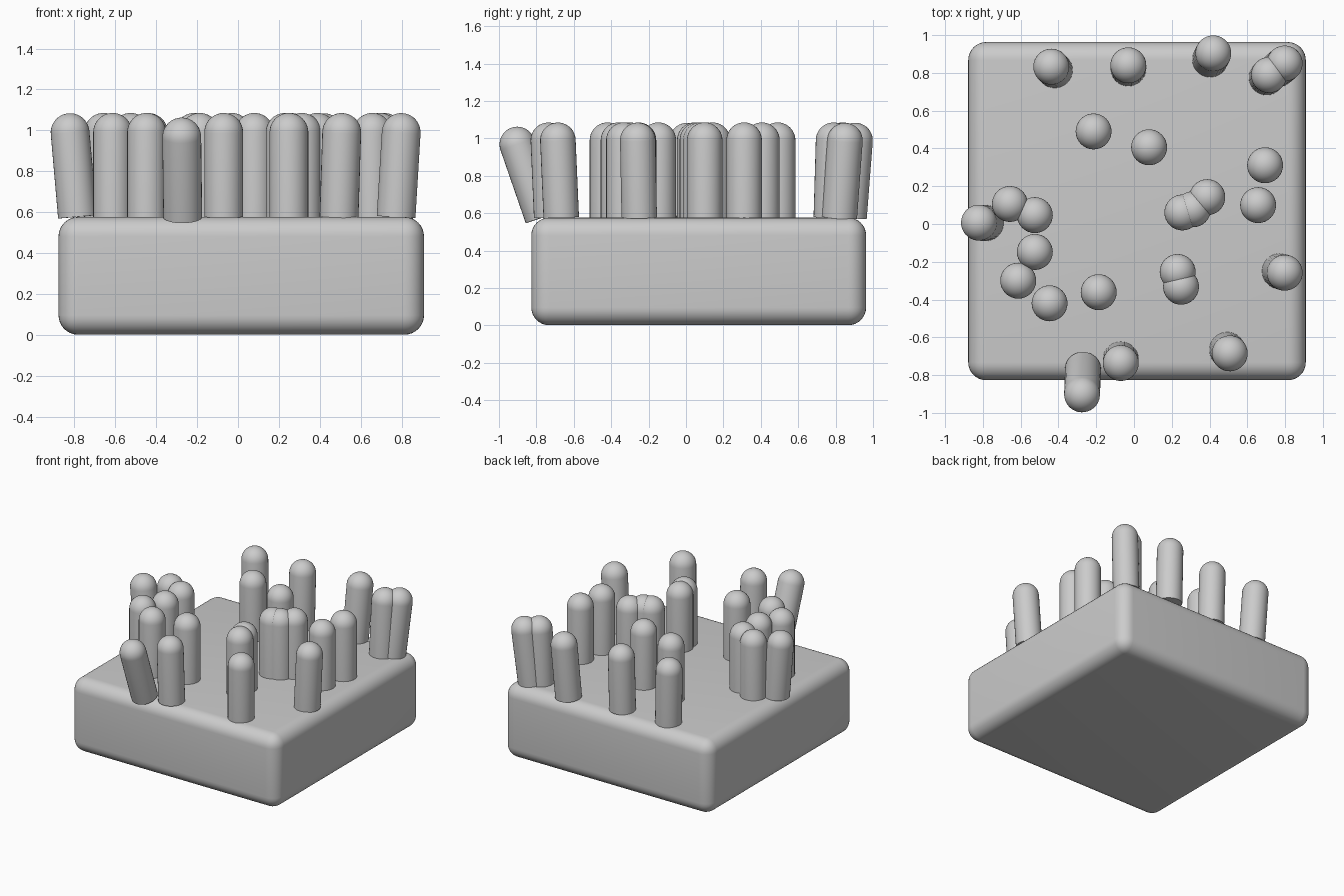
import bpy, bmesh, math
from mathutils import Vector

if "Cube" in bpy.data.objects:
    bpy.data.objects.remove(bpy.data.objects["Cube"])

RADIUS, LENGTH, TOP = 0.095, 0.413, 0.577


def smooth(obj, angle):
    bpy.ops.object.select_all(action='DESELECT')
    obj.select_set(True)
    bpy.context.view_layer.objects.active = obj
    bpy.ops.object.shade_smooth_by_angle(angle=math.radians(angle))


def make_object(name, bm):
    mesh = bpy.data.meshes.new(name)
    bmesh.ops.recalc_face_normals(bm, faces=bm.faces)
    bm.to_mesh(mesh)
    bm.free()
    obj = bpy.data.objects.new(name, mesh)
    bpy.context.collection.objects.link(obj)
    return obj


# Rounded base block
bm = bmesh.new()
bmesh.ops.create_cube(bm, size=1)
bmesh.ops.scale(bm, vec=(1.787, 1.79, 0.575), verts=bm.verts)
bmesh.ops.translate(bm, vec=(0.016, 0.068, 0.2885), verts=bm.verts)
bmesh.ops.bevel(bm, geom=bm.edges[:], offset=0.095, segments=8,
                profile=0.5, affect='EDGES', clamp_overlap=True)
smooth(make_object("base_block", bm), 40)

# Peg: flat foot, straight side and domed tip, revolved about z
bm = bmesh.new()
profile = [(0, 0), (RADIUS, 0)]
profile += [(RADIUS * math.cos(a), LENGTH + RADIUS * math.sin(a))
            for a in (math.radians(i * 9) for i in range(11))]
verts = [bm.verts.new((r, 0, z)) for r, z in profile]
edges = [bm.edges.new(pair) for pair in zip(verts, verts[1:])]
bmesh.ops.spin(bm, geom=verts + edges, cent=(0, 0, 0), axis=(0, 0, 1),
               angle=math.tau, steps=32)
bmesh.ops.remove_doubles(bm, verts=bm.verts, dist=1e-4)
peg = make_object("peg", bm)
smooth(peg, 40)

# Upright pegs: foot x, y
upright = [(-0.214, 0.49), (0.08, 0.406), (0.694, 0.311), (0.657, 0.10),
           (0.388, 0.142), (0.312, 0.078), (0.256, 0.061), (-0.657, 0.106),
           (-0.525, 0.047), (-0.525, -0.148), (-0.613, -0.30),
           (-0.447, -0.42), (-0.187, -0.361), (0.231, -0.254), (0.249, -0.332)]
# Leaning pegs near the rim: foot x, y and lean x, y
leaning = [(-0.42, 0.815, -0.018, 0.018), (-0.03, 0.825, 0, 0.015),
           (0.403, 0.872, 0.017, 0.032), (0.762, 0.82, 0.036, 0.03),
           (0.703, 0.777, 0.012, 0.012), (-0.785, 0.005, -0.036, 0.002),
           (0.773, -0.25, 0.025, -0.008), (0.494, -0.667, 0.013, -0.018),
           (-0.07, -0.718, 0, -0.018), (-0.27, -0.767, -0.005, -0.135)]

for i, (x, y, dx, dy) in enumerate([(x, y, 0, 0) for x, y in upright] + leaning):
    obj = peg if i == 0 else peg.copy()
    if i:
        bpy.context.collection.objects.link(obj)
    obj.name = f"peg_{i + 1}"
    lean = Vector((dx, dy, math.sqrt(LENGTH ** 2 - dx * dx - dy * dy)))
    obj.location = (x, y, TOP)
    obj.rotation_euler = lean.to_track_quat('Z', 'Y').to_euler()
